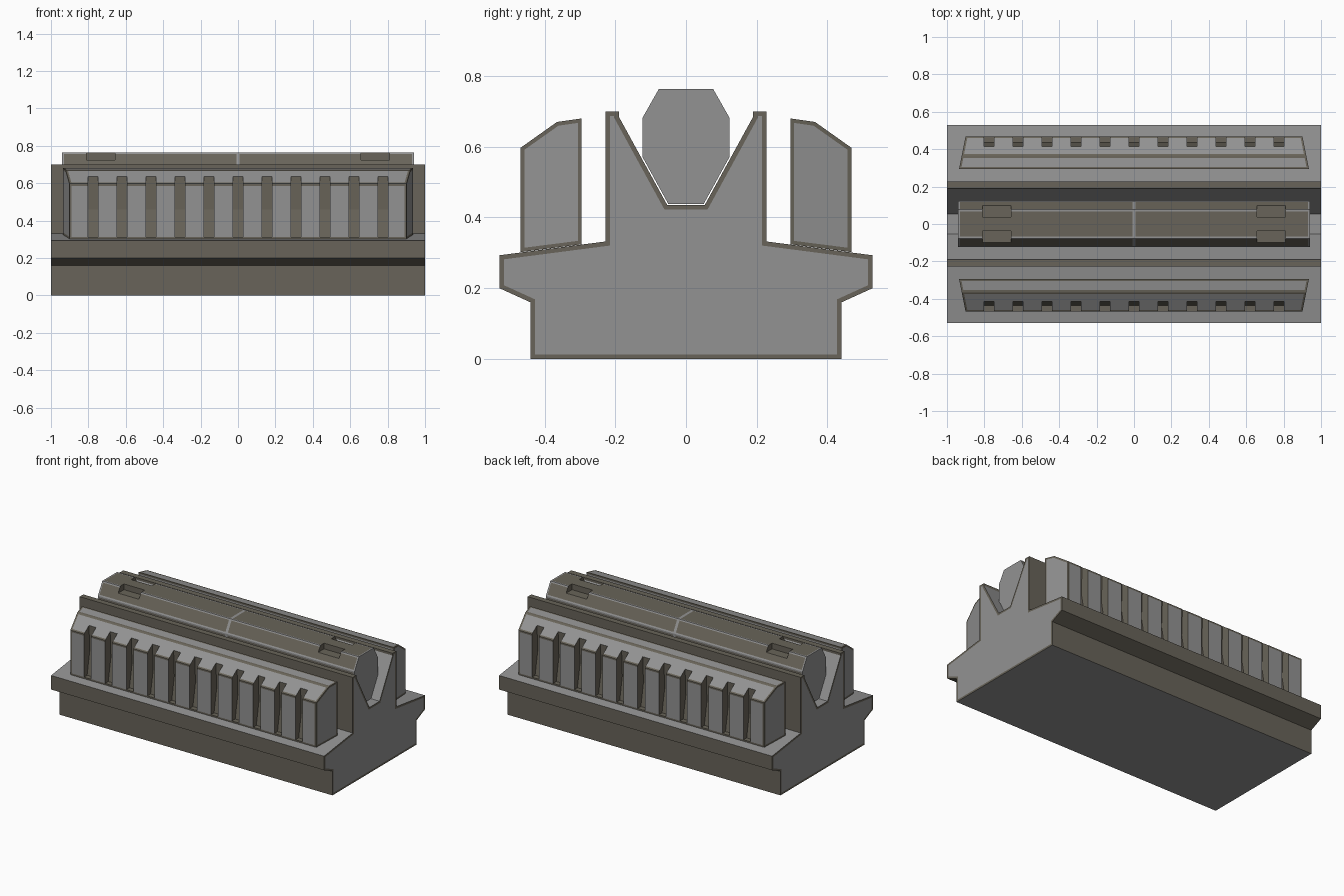
import bpy, bmesh

if "Cube" in bpy.data.objects:
    bpy.data.objects.remove(bpy.data.objects["Cube"])


def material(name, rgb):
    m = bpy.data.materials.new(name)
    m.diffuse_color = (*rgb, 1)
    m.use_nodes = True
    m.node_tree.nodes["Principled BSDF"].inputs["Base Color"].default_value = m.diffuse_color
    return m


MATS = [material("light grey", (0.29, 0.29, 0.29)),
        material("brown grey", (0.14, 0.127, 0.10))]
GREY, BROWN = 0, 1


def prism(bm, profile, half, cx=0.0, sides=None, default=GREY, end=GREY):
    """Extrude a (y, z) profile along x; half(y) gives the half length."""
    left = [bm.verts.new((cx - half(y), y, z)) for y, z in profile]
    right = [bm.verts.new((cx + half(y), y, z)) for y, z in profile]
    n = len(profile)
    caps = [bm.faces.new(left), bm.faces.new(right[::-1])]
    for f in caps:
        f.material_index = end
    walls = []
    for i in range(n):
        j = (i + 1) % n
        f = bm.faces.new((left[j], left[i], right[i], right[j]))
        f.material_index = sides[i] if sides else default
        walls.append(f)
    return caps, walls


def frame(bm, faces, width, rim):
    """Inset each face and colour its border."""
    bm.normal_update()
    ret = bmesh.ops.inset_individual(bm, faces=faces, thickness=width,
                                     use_even_offset=True)
    for f in ret["faces"]:
        f.material_index = rim


def finish(bm, name):
    bmesh.ops.recalc_face_normals(bm, faces=bm.faces[:])
    me = bpy.data.meshes.new(name)
    bm.to_mesh(me)
    bm.free()
    for m in MATS:
        me.materials.append(m)
    ob = bpy.data.objects.new(name, me)
    bpy.context.collection.objects.link(ob)
    return ob


def cut(ob, cutter):
    mod = ob.modifiers.new("cut", 'BOOLEAN')
    mod.operation = 'DIFFERENCE'
    mod.solver = 'EXACT'
    mod.object = cutter
    cutter.hide_render = True
    cutter.hide_set(True)


# Base block with ledges, two upright walls and a V groove
half_profile = [(0.44, 0), (0.44, 0.16), (0.528, 0.2), (0.528, 0.293),
                (0.228, 0.332), (0.228, 0.70), (0.19, 0.70), (0.19, 0.685),
                (0.053, 0.435)]
half_sides = [BROWN, BROWN, BROWN, GREY, BROWN, BROWN, BROWN, GREY]
profile = half_profile + [(-y, z) for y, z in reversed(half_profile)]
bm = bmesh.new()
caps, _ = prism(bm, profile, lambda y: 1.0,
                sides=half_sides + [GREY] + half_sides[::-1] + [GREY])
frame(bm, caps, 0.013, BROWN)
finish(bm, "grooved_base")

# Faceted core bar: brown panels framed in grey, split at the middle
half_rod = [(0.05, 0.438), (0.123, 0.571), (0.123, 0.682), (0.077, 0.763)]
bm = bmesh.new()
prism(bm, half_rod + [(-y, z) for y, z in reversed(half_rod)],
      lambda y: 0.94, default=BROWN)
bmesh.ops.bisect_plane(bm, geom=bm.verts[:] + bm.edges[:] + bm.faces[:],
                       plane_co=(0, 0, 0), plane_no=(1, 0, 0))
frame(bm, [f for f in bm.faces if f.material_index == BROWN], 0.009, GREY)
core = finish(bm, "core_bar")

# Four recesses on the upper edges of the bar
bm = bmesh.new()
for s in (-1, 1):
    for x in (-0.733, 0.733):
        prism(bm, [(s * 0.038, 0.725), (s * 0.15, 0.725),
                   (s * 0.15, 0.80), (s * 0.038, 0.80)],
              lambda y: 0.076, x, default=BROWN, end=BROWN)
cut(core, finish(bm, "recess_cutter"))

# Side pods: grey panels with brown edges, ends tapering outward
pod_profile = [(-0.295, 0.324), (-0.295, 0.68), (-0.365, 0.67),
               (-0.468, 0.597), (-0.468, 0.302)]
bm = bmesh.new()
caps, walls = prism(bm, pod_profile,
                    lambda y: 0.935 - (-0.295 - y) * 0.2)
frame(bm, caps + walls, 0.011, BROWN)
pods = finish(bm, "ribbed_side_pods")

# Eleven vertical slots per pod
bm = bmesh.new()
for i in range(11):
    prism(bm, [(-0.415, 0.635), (-0.408, 0.46), (-0.435, 0.312),
               (-0.60, 0.312), (-0.60, 0.635)],
          lambda y: 0.026, (i - 5) * 0.155, default=BROWN, end=BROWN)
cut(pods, finish(bm, "slot_cutter"))
mirror = pods.modifiers.new("mirror", 'MIRROR')
mirror.use_axis = (False, True, False)
